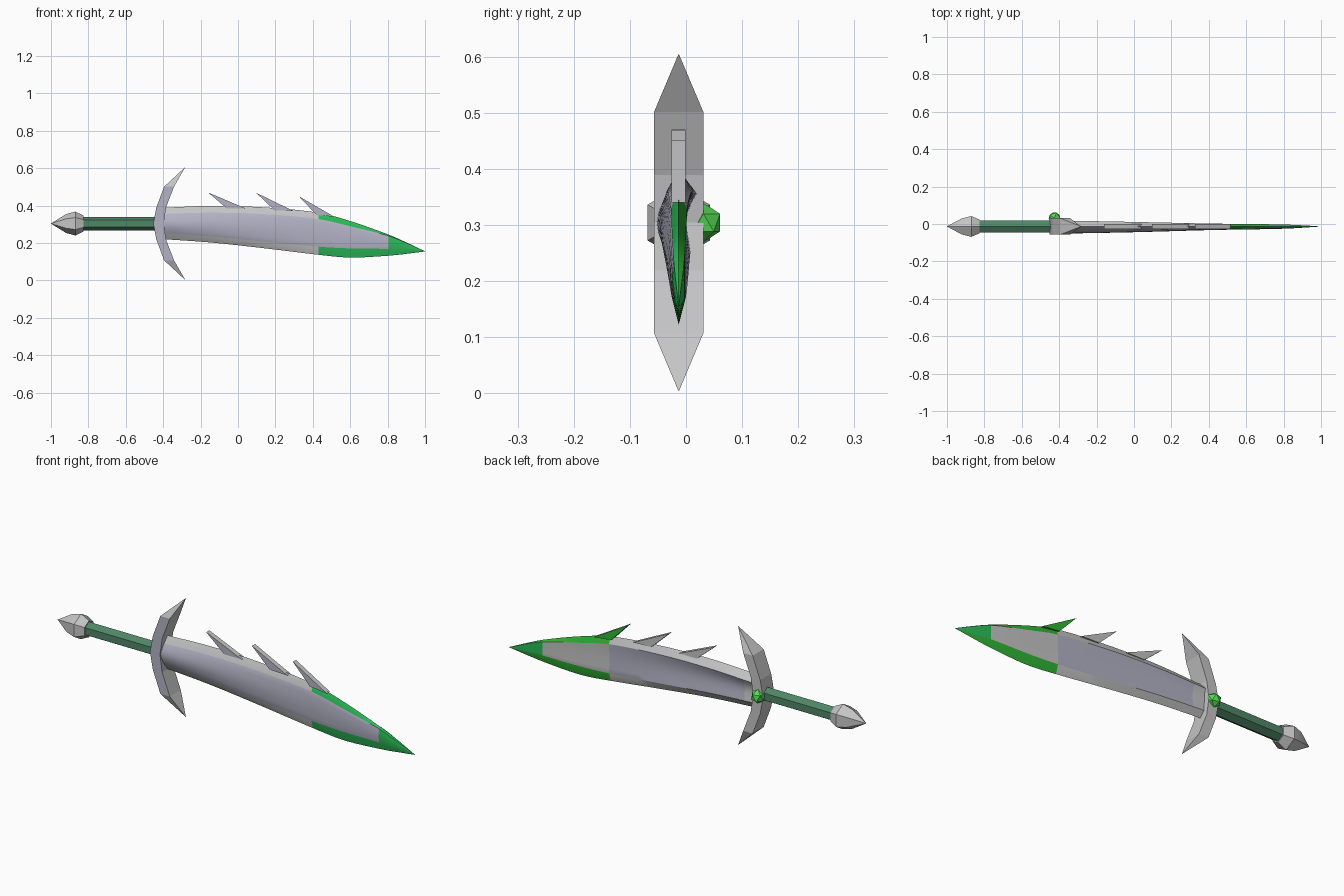
import bpy, bmesh, math
from mathutils import Matrix

if "Cube" in bpy.data.objects:
    bpy.data.objects.remove(bpy.data.objects["Cube"])

CY, CZ = -0.013, 0.304      # sword axis

def material(name, rgb):
    m = bpy.data.materials.new(name)
    m.diffuse_color = (*rgb, 1)
    m.use_nodes = True
    m.node_tree.nodes["Principled BSDF"].inputs["Base Color"].default_value = m.diffuse_color
    return m

GREY = material("light grey", (0.56, 0.56, 0.57))
LILAC = material("lilac steel", (0.45, 0.45, 0.56))
GREEN = material("edge green", (0.025, 0.50, 0.10))
LEAF = material("back green", (0.03, 0.46, 0.035))
GRIP = material("grip green", (0.08, 0.24, 0.135))
GEM = material("gem green", (0.09, 0.70, 0.09))

def make(name, verts, faces, mats, smooth=None):
    me = bpy.data.meshes.new(name)
    me.from_pydata(verts, [], faces)
    bm = bmesh.new()
    bm.from_mesh(me)
    bmesh.ops.remove_doubles(bm, verts=bm.verts, dist=1e-5)
    bmesh.ops.recalc_face_normals(bm, faces=bm.faces)
    bm.to_mesh(me)
    bm.free()
    for m in mats:
        me.materials.append(m)
    ob = bpy.data.objects.new(name, me)
    bpy.context.collection.objects.link(ob)
    if smooth:
        bpy.ops.object.select_all(action='DESELECT')
        ob.select_set(True)
        bpy.context.view_layer.objects.active = ob
        bpy.ops.object.shade_smooth_by_angle(angle=math.radians(smooth))
    return ob

def loft(rings):
    """Closed rings joined by quads, with capped ends."""
    n = len(rings[0])
    verts = [p for r in rings for p in r]
    faces = [(i * n + j, i * n + (j + 1) % n, (i + 1) * n + (j + 1) % n, (i + 1) * n + j)
             for i in range(len(rings) - 1) for j in range(n)]
    faces += [tuple(range(n)), tuple(range(len(verts) - n, len(verts)))]
    return verts, faces

def hex_ring(x, r):
    return [(x, CY + r * math.sin(k * math.pi / 3), CZ + r * math.cos(k * math.pi / 3))
            for k in range(6)]

# grip and pommel, six-sided
make("grip", *loft([hex_ring(-0.84, 0.036), hex_ring(-0.44, 0.036)]), [GRIP])
make("pommel", *loft([hex_ring(x, r) for x, r in
     [(-1, 0.0005), (-0.92, 0.05), (-0.87, 0.064), (-0.825, 0.042)]]), [GREY], 20)

# crescent guard: outer x, inner x, height offset, half width
half = [(-0.453, -0.397, 0, 0.044), (-0.437, -0.385, 0.085, 0.044),
        (-0.395, -0.342, 0.197, 0.044), (-0.284, -0.283, 0.3, 0.0005)]
stations = [(a, b, -h, w) for a, b, h, w in half[:0:-1]] + half
guard = make("guard", *loft([[(a, CY - w, CZ + h), (b, CY - w, CZ + h),
                              (b, CY + w, CZ + h), (a, CY + w, CZ + h)]
                             for a, b, h, w in stations]), [GREY, LILAC])
for f in guard.data.polygons:
    if f.normal.y < -0.9 and abs(f.center.z - CZ) < 0.2:
        f.material_index = 1

# gem on the back of the guard
me = bpy.data.meshes.new("gem")
bm = bmesh.new()
bmesh.ops.create_icosphere(bm, subdivisions=1, radius=0.035,
                           matrix=Matrix.Translation((-0.425, 0.031, CZ)))
bm.to_mesh(me)
bm.free()
me.materials.append(GEM)
bpy.context.collection.objects.link(bpy.data.objects.new("gem", me))

# blade outline: x, top edge, upper ridge, lower ridge, bottom edge
OUTLINE = [(-0.41, .388, .355, .252, .221), (-0.15, .398, .362, .235, .203),
           (0.13, .391, .355, .208, .173), (0.43, .362, .328, .180, .137),
           (0.60, .317, .289, .171, .122), (0.805, .245, .238, .168, .132),
           (0.90, .203, .200, .160, .142), (1.0, .1555, .1552, .1548, .1545)]
# thickness: x, front ridge, front middle, back upper, back middle, back lower
DEPTH = [(-0.41, .021, .039, .032, .014, .021), (0.0, .020, .031, .024, .012, .018),
         (0.43, .014, .019, .015, .012, .014), (0.805, .009, .012, .010, .010, .010),
         (1.0, .0003, .0004, .0003, .0003, .0003)]

def sample(table, x):
    """Smooth interpolation through the table rows."""
    i = next(k for k in range(len(table) - 1) if x <= table[k + 1][0] + 1e-6)
    a, b = table[i], table[i + 1]
    p, q = table[max(i - 1, 0)], table[min(i + 2, len(table) - 1)]
    h = b[0] - a[0]
    t = (x - a[0]) / h
    out = []
    for c in range(1, len(a)):
        m0 = (b[c] - p[c]) / (b[0] - p[0]) * h
        m1 = (q[c] - a[c]) / (q[0] - a[0]) * h
        out.append((2*t**3 - 3*t*t + 1) * a[c] + (t**3 - 2*t*t + t) * m0
                   + (3*t*t - 2*t**3) * b[c] + (t**3 - t*t) * m1)
    return out

def blade_ring(x):
    top, up, low, bot = sample(OUTLINE, x)
    fr, fm, bu, bmid, bl = sample(DEPTH, x)
    ring = [(top, 0)]
    for k in range(7):                          # rounded front
        s = k / 6
        ring.append((up + (low - up) * s, -(fr + (fm - fr) * math.sin(math.pi * s))))
    ring.append((bot, 0))
    for k in range(7):                          # hollow back
        s = k / 6
        dip = math.sin(math.pi * s)
        ring.append((low + (up - low) * s, (bl + (bu - bl) * s) * (1 - dip) + bmid * dip))
    return [(x, CY + y, z) for z, y in ring]

cuts = [-0.41, -0.33, 0.43, 0.805, 1.0]
steps = [1, 14, 8, 5]
xs = [cuts[i] + (cuts[i + 1] - cuts[i]) * k / n for i, n in enumerate(steps) for k in range(n)]
verts, faces = loft([blade_ring(x) for x in xs + [1.0]])
blade = make("blade", verts, faces, [GREY, LILAC, GREEN, LEAF], 25)
for i, f in enumerate(blade.data.polygons):
    x, j = f.center.x, i % 16
    edge = j in (0, 7, 8, 15)
    front = j < 8
    if edge:
        f.material_index = 0 if x < 0.43 else (2 if front else 3)
    elif x > 0.805:
        f.material_index = 2
    elif front or -0.33 < x < 0.43:
        f.material_index = 1

# barbs along the upper edge: tip, left foot, right foot
BARBS = [((-0.16, .470), (-0.06, .385), (0.04, .385)),
         ((0.096, .469), (0.195, .375), (0.295, .372)),
         ((0.325, .450), (0.42, .350), (0.515, .340))]
for n, tri in enumerate(BARBS):
    rings = [[(x, CY + s * 0.0125, z) for x, z in tri] for s in (-1, 1)]
    barb = make(f"barb_{n + 1}", *loft(rings), [GREY, LILAC, LEAF])
    for f in barb.data.polygons:
        if f.normal.y < -0.9:
            f.material_index = 1
        elif n == 2 and (f.normal.y > 0.9 or f.normal.z < 0):
            f.material_index = 2
